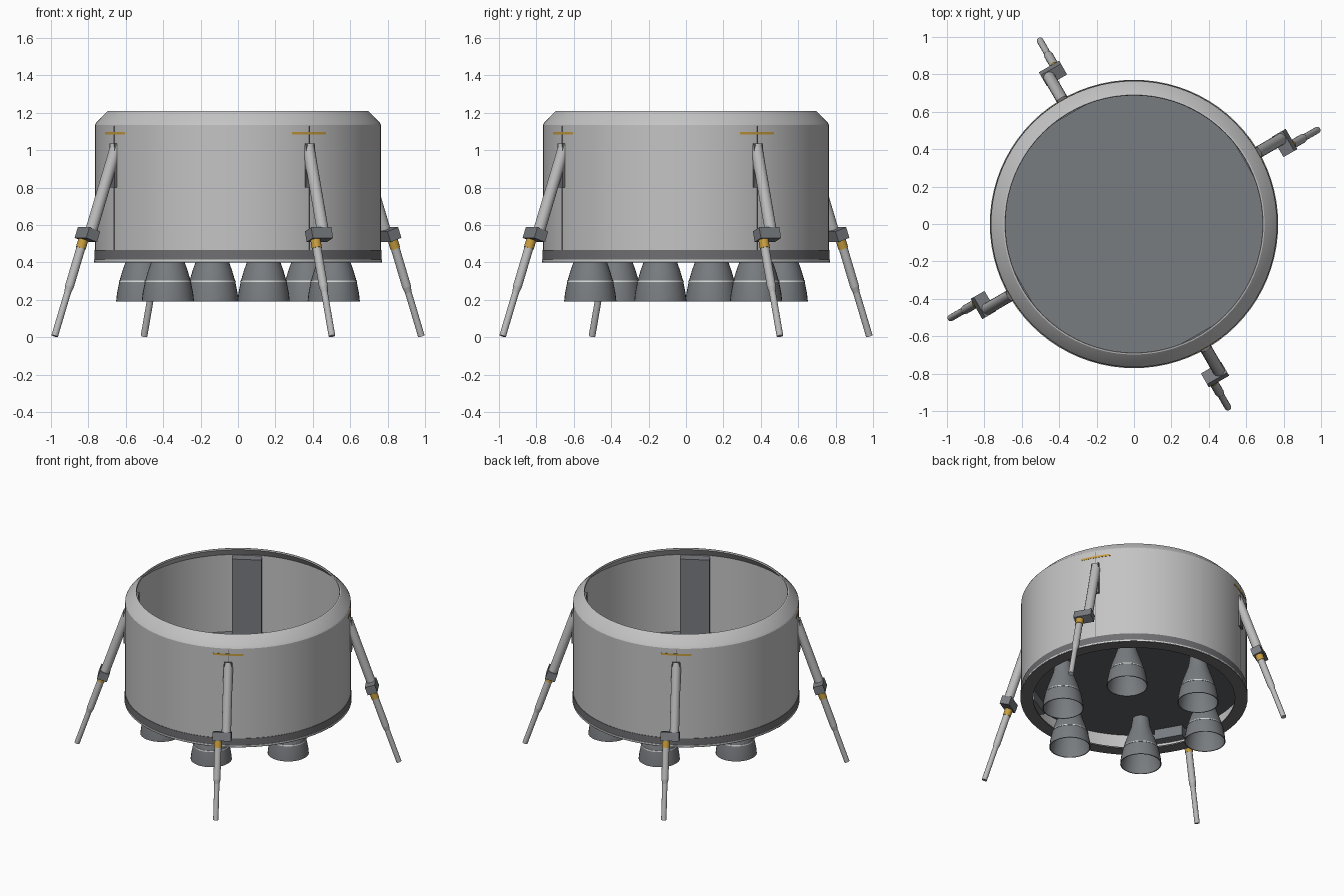
import bpy, bmesh, math
from mathutils import Matrix, Vector

cube = bpy.data.objects.get("Cube")
if cube:
    bpy.data.objects.remove(cube, do_unlink=True)


def material(name, r, g, b):
    m = bpy.data.materials.new(name)
    m.use_nodes = True
    m.diffuse_color = (r, g, b, 1)
    m.node_tree.nodes["Principled BSDF"].inputs["Base Color"].default_value = (r, g, b, 1)
    return m


HULL = material("light hull grey", 0.55, 0.55, 0.555)
STEEL = material("slate steel", 0.19, 0.20, 0.215)
BAND = material("dark band grey", 0.16, 0.16, 0.17)
UNDER = material("charcoal", 0.12, 0.125, 0.13)
BELL = material("engine grey", 0.19, 0.202, 0.215)
PALE = material("pale trim", 0.65, 0.68, 0.67)
GOLD = material("gold", 0.57, 0.34, 0.05)
STRUT = material("strut grey", 0.50, 0.50, 0.50)


def finish(name, bm, mats, smooth=True):
    bmesh.ops.recalc_face_normals(bm, faces=bm.faces)
    me = bpy.data.meshes.new(name)
    bm.to_mesh(me)
    bm.free()
    ob = bpy.data.objects.new(name, me)
    bpy.context.collection.objects.link(ob)
    for m in mats:
        me.materials.append(m)
    if smooth:
        bpy.ops.object.select_all(action='DESELECT')
        ob.select_set(True)
        bpy.context.view_layer.objects.active = ob
        bpy.ops.object.shade_smooth_by_angle(angle=math.radians(25))
    return ob


def lathe(name, profile, mat, segments, place=Matrix(), sweep=math.tau):
    """Spin a closed (radius, height) profile round the vertical axis."""
    bm = bmesh.new()
    vs = [bm.verts.new((r, 0, z)) for r, z in profile]
    edges = [bm.edges.new((vs[i - 1], vs[i])) for i in range(len(vs))]
    bmesh.ops.spin(bm, geom=vs + edges, axis=(0, 0, 1), cent=(0, 0, 0),
                   angle=sweep, steps=segments, use_merge=sweep == math.tau)
    bmesh.ops.remove_doubles(bm, verts=bm.verts, dist=1e-5)
    bm.transform(place)
    return finish(name, bm, [mat])


def disc(name, radius, z0, z1, top, bottom):
    bm = bmesh.new()
    bmesh.ops.create_cone(bm, cap_ends=True, segments=80, radius1=radius, radius2=radius,
                          depth=z1 - z0, matrix=Matrix.Translation((0, 0, (z0 + z1) / 2)))
    bm.normal_update()
    for f in bm.faces:
        f.material_index = 1 if f.normal.z < -0.5 else 0
    return finish(name, bm, [top, bottom])


def rod(name, a, b, r1, r2, mat, turn):
    a, b = Vector(a), Vector(b)
    rot = (b - a).to_track_quat('Z', 'Y').to_matrix().to_4x4()
    bm = bmesh.new()
    bmesh.ops.create_cone(bm, cap_ends=True, segments=16, radius1=r1, radius2=r2,
                          depth=(b - a).length,
                          matrix=turn @ Matrix.Translation((a + b) / 2) @ rot)
    return finish(name, bm, [mat])


def box(name, centre, size, mat, turn, tilt=0.0):
    bm = bmesh.new()
    bmesh.ops.create_cube(bm, size=1)
    bmesh.ops.scale(bm, vec=size, verts=bm.verts)
    bm.transform(turn @ Matrix.Translation(centre) @ Matrix.Rotation(tilt, 4, 'Y'))
    return finish(name, bm, [mat], smooth=False)


# Thin open shell whose sloping shoulder forms an overhanging lip
lathe("hull", [(0.765, 0.465), (0.765, 1.135), (0.758, 1.148), (0.698, 1.208),
               (0.69, 1.21), (0.687, 1.2), (0.748, 1.136), (0.748, 0.41), (0.755, 0.41),
               (0.755, 0.465)], HULL, 80)
lathe("base_band", [(0.752, 0.412), (0.768, 0.412), (0.768, 0.465), (0.752, 0.465)], BAND, 80)
lathe("base_trim", [(0.74, 0.405), (0.771, 0.405), (0.771, 0.414), (0.74, 0.414)], PALE, 80)
lathe("base_ring", [(0.684, 0.40), (0.77, 0.40), (0.77, 0.406), (0.684, 0.41)], BAND, 80)
disc("deck", 0.75, 0.54, 0.56, STEEL, UNDER)

# Six engine bells hung from the deck
outer = [(0.14, 0.19), (0.135, 0.235), (0.122, 0.30), (0.106, 0.355),
         (0.088, 0.405), (0.066, 0.47), (0.055, 0.545)]
inner = [(r - 0.006, z) for r, z in reversed(outer)]
for k in range(6):
    ang = math.radians(45 + 60 * k)
    at = Matrix.Translation((0.53 * math.cos(ang), 0.53 * math.sin(ang), 0))
    lathe(f"engine_bell_{k + 1}", outer + inner, BELL, 32, at)
    lathe(f"engine_stripe_{k + 1}", [(0.121, 0.296), (0.1255, 0.296),
                                     (0.1235, 0.304), (0.119, 0.304)], PALE, 32, at)

# Leg line in its own frame: x outward, y sideways
TOP, FOOT = Vector((0.75, 0, 1.025)), Vector((1.1, 0, 0.006))
SIDE = Vector((0, -0.055, 0))
LEAN = -math.atan2(FOOT.x - TOP.x, TOP.z - FOOT.z)
ARC = 0.275


def on_leg(z, side=False):
    p = TOP.lerp(FOOT, (TOP.z - z) / (TOP.z - FOOT.z))
    return p + SIDE if side else p


for k in range(4):
    turn = Matrix.Rotation(math.radians(30 + 90 * k), 4, 'Z')
    n = k + 1
    # Inner housing, outer seam, marker and mount on the wall
    box(f"leg_housing_{n}", (0.716, 0, 0.797), (0.072, 0.20, 0.666), STEEL, turn)
    box(f"wall_seam_{n}", (0.762, 0, 0.797), (0.009, 0.004, 0.666), BAND, turn)
    lathe(f"marker_stripe_{n}", [(0.76, 1.083), (0.767, 1.083), (0.767, 1.097), (0.76, 1.097)],
          GOLD, 8, turn @ Matrix.Rotation(-ARC / 2, 4, 'Z'), ARC)
    box(f"leg_mount_{n}", (0.762, 0, 0.918), (0.03, 0.055, 0.235), BAND, turn)
    # Upper strut, clamp, and offset sliding lower strut
    rod(f"upper_strut_{n}", TOP, on_leg(0.55), 0.032, 0.032, STRUT, turn)
    box(f"clamp_{n}", on_leg(0.548) + SIDE / 2, (0.07, 0.125, 0.06), STEEL, turn, LEAN)
    rod(f"gold_collar_{n}", on_leg(0.53, True), on_leg(0.475, True), 0.027, 0.027, GOLD, turn)
    rod(f"lower_strut_{n}", on_leg(0.49, True), on_leg(0.27, True), 0.024, 0.024, STRUT, turn)
    rod(f"strut_taper_{n}", on_leg(0.27, True), on_leg(0.24, True), 0.024, 0.018, STRUT, turn)
    rod(f"foot_strut_{n}", on_leg(0.24, True), on_leg(FOOT.z, True), 0.018, 0.018, STRUT, turn)
